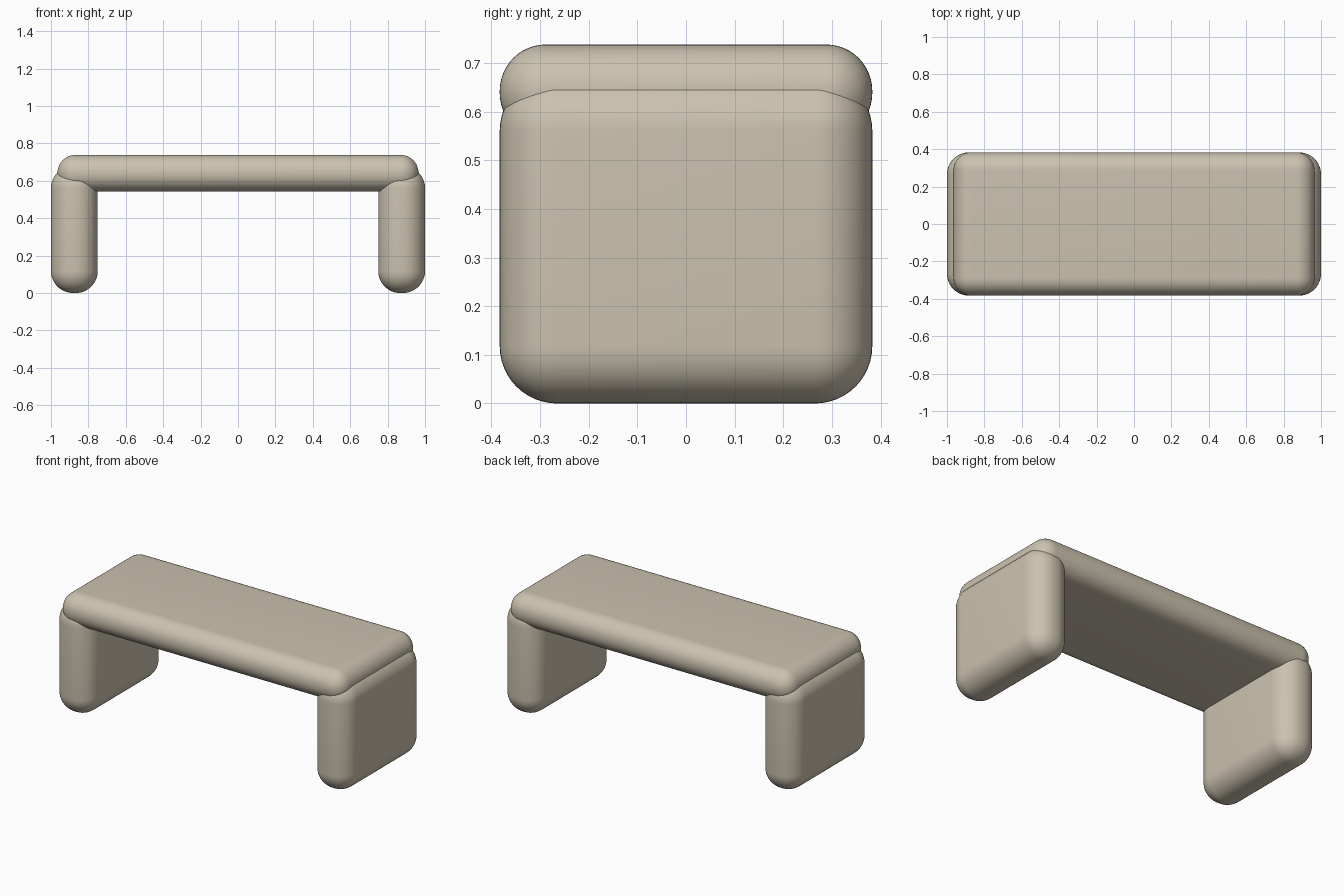
import bpy
import bmesh
import math

cube = bpy.data.objects.get("Cube")
if cube:
    bpy.data.objects.remove(cube, do_unlink=True)

# Single warm beige colour
beige = bpy.data.materials.new("warm beige")
beige.use_nodes = True
colour = (0.60, 0.54, 0.43, 1)
beige.diffuse_color = colour
beige.node_tree.nodes["Principled BSDF"].inputs["Base Color"].default_value = colour


def rounded_block(name, low, high, radius):
    """Box between two corners with fully rounded edges."""
    bm = bmesh.new()
    bmesh.ops.create_cube(bm, size=1)
    for v in bm.verts:
        v.co = [(a + b) / 2 + c * (b - a) for a, b, c in zip(low, high, v.co)]
    mesh = bpy.data.meshes.new(name)
    bm.to_mesh(mesh)
    bm.free()
    mesh.materials.append(beige)
    obj = bpy.data.objects.new(name, mesh)
    bpy.context.collection.objects.link(obj)
    bevel = obj.modifiers.new("Rounded edges", 'BEVEL')
    bevel.width = radius
    bevel.segments = 12
    bevel.limit_method = 'NONE'
    # Apply the rounding, then shade smoothly
    bpy.ops.object.select_all(action='DESELECT')
    obj.select_set(True)
    bpy.context.view_layer.objects.active = obj
    bpy.ops.object.modifier_apply(modifier=bevel.name)
    bpy.ops.object.shade_smooth_by_angle(angle=math.radians(40))
    return obj


# Seat slab resting over the two end panels
rounded_block("seat", (-0.965, -0.383, 0.543), (0.965, 0.383, 0.738), 0.095)

# Thick panel legs, their tops sunk into the seat
rounded_block("left_leg", (0.75, -0.383, 0), (1, 0.383, 0.679), 0.118)
rounded_block("right_leg", (-1, -0.383, 0), (-0.75, 0.383, 0.679), 0.118)
